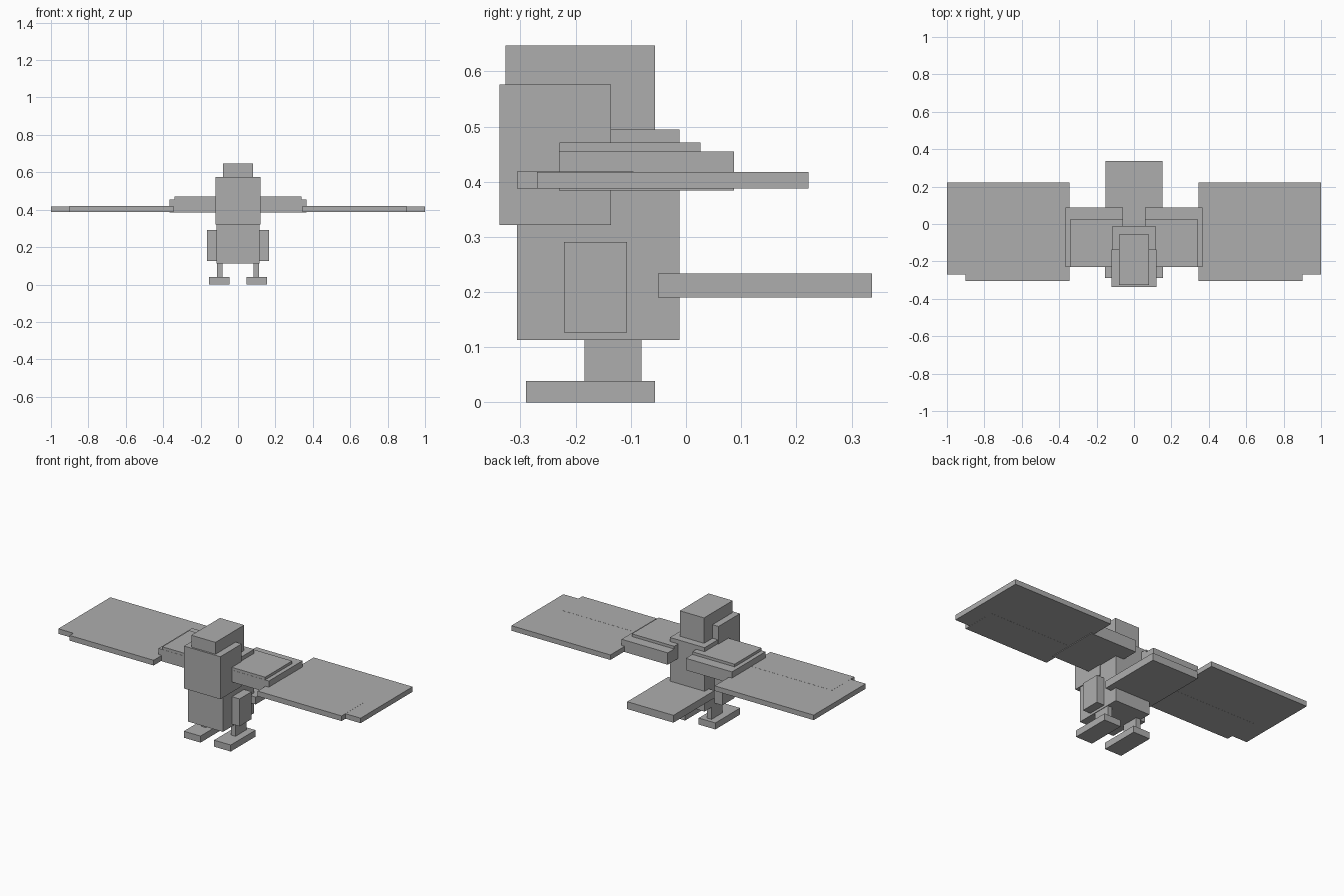
import bpy

default_cube = bpy.data.objects.get("Cube")
if default_cube:
    bpy.data.objects.remove(default_cube, do_unlink=True)

# Single plain colour
grey = bpy.data.materials.new("plain_grey")
grey.use_nodes = True
colour = (0.42, 0.42, 0.42, 1)
grey.diffuse_color = colour
grey.node_tree.nodes["Principled BSDF"].inputs["Base Color"].default_value = colour


def box(name, x, y, z):
    """Axis-aligned block given its (min, max) span on each axis."""
    spans = (x, y, z)
    bpy.ops.mesh.primitive_cube_add(size=1, location=[(a + b) / 2 for a, b in spans])
    obj = bpy.context.object
    obj.name = name
    obj.scale = [b - a for a, b in spans]
    bpy.ops.object.transform_apply(location=False, rotation=False, scale=True)
    obj.data.materials.append(grey)


def pair(name, x, y, z):
    """Block on the left side plus its mirror on the right."""
    box("left_" + name, x, y, z)
    box("right_" + name, (-x[1], -x[0]), y, z)


# Trunk
box("body", (-0.115, 0.115), (-0.306, -0.012), (0.113, 0.495))
box("breast", (-0.12, 0.12), (-0.338, -0.136), (0.322, 0.576))
box("head", (-0.08, 0.08), (-0.327, -0.056), (0.49, 0.647))
box("tail", (-0.153, 0.153), (-0.051, 0.337), (0.19, 0.234))

# Wings: thick shoulder, raised cover, thin feather plates
pair("inner_wing", (0.06, 0.365), (-0.23, 0.087), (0.384, 0.455))
pair("wing_cover", (0.06, 0.34), (-0.229, 0.026), (0.44, 0.471))
pair("outer_wing", (0.345, 1.0), (-0.27, 0.222), (0.388, 0.418))
pair("wing_leading_edge", (0.344, 0.9), (-0.306, -0.095), (0.3875, 0.4185))

# Legs
pair("thigh", (0.09, 0.165), (-0.221, -0.107), (0.127, 0.291))
pair("shin", (0.083, 0.112), (-0.184, -0.081), (0.03, 0.13))
pair("foot", (0.045, 0.155), (-0.29, -0.056), (0.0, 0.039))
